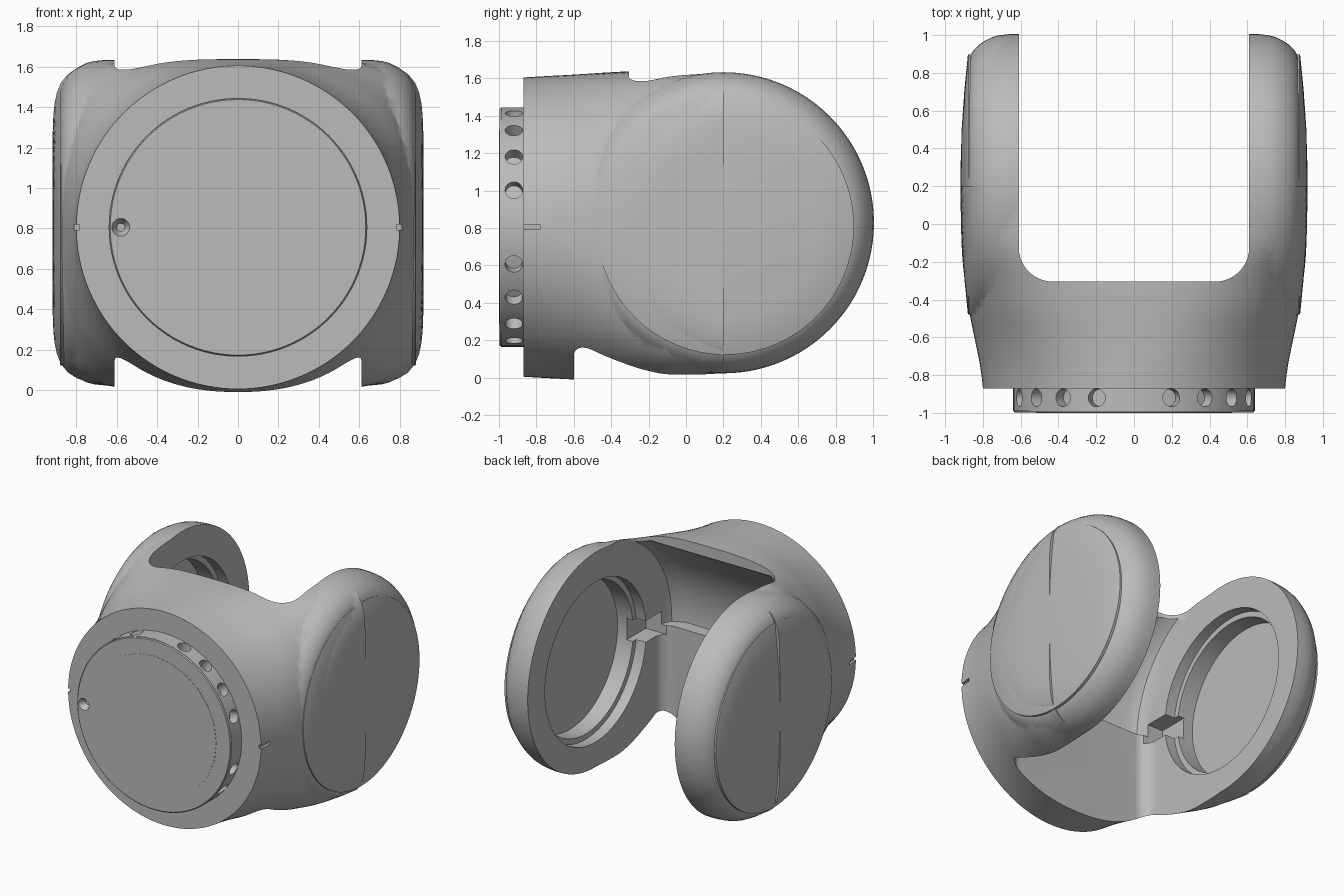
import bpy, bmesh, math
from mathutils import Matrix, Vector

if "Cube" in bpy.data.objects:
    bpy.data.objects.remove(bpy.data.objects["Cube"])

ZC = 0.81
grey = bpy.data.materials.new("plain grey")
grey.diffuse_color = (0.5, 0.5, 0.5, 1)
grey.use_nodes = True
grey.node_tree.nodes["Principled BSDF"].inputs["Base Color"].default_value = grey.diffuse_color


def finish(name, bm, smooth=True):
    bmesh.ops.recalc_face_normals(bm, faces=bm.faces)
    me = bpy.data.meshes.new(name)
    bm.to_mesh(me)
    bm.free()
    ob = bpy.data.objects.new(name, me)
    bpy.context.collection.objects.link(ob)
    me.materials.append(grey)
    return ob


def loft(name, rings):
    """Skin closed rings of points and cap both ends."""
    bm = bmesh.new()
    vs = [[bm.verts.new(p) for p in r] for r in rings]
    n = len(vs[0])
    for a, b in zip(vs, vs[1:]):
        for i in range(n):
            j = (i + 1) % n
            bm.faces.new((a[i], a[j], b[j], b[i]))
    bm.faces.new(vs[0])
    bm.faces.new(vs[-1][::-1])
    return finish(name, bm)


def turn_x(name, profile, cy=0.2, cz=ZC, n=96):
    """Turned part about the x axis from (x, radius) points."""
    return loft(name, [[(x, cy + r * math.cos(2 * math.pi * i / n), cz + r * math.sin(2 * math.pi * i / n))
                        for i in range(n)] for x, r in profile])


def rod(name, start, end, r1, r2=None, n=32):
    a, b = Vector(start), Vector(end)
    bm = bmesh.new()
    m = Matrix.Translation((a + b) / 2) @ (b - a).to_track_quat('Z', 'Y').to_matrix().to_4x4()
    bmesh.ops.create_cone(bm, cap_ends=True, segments=n, radius1=r1, radius2=r1 if r2 is None else r2,
                          depth=(b - a).length, matrix=m)
    return finish(name, bm)


def box(name, lo, hi):
    lo, hi = Vector(lo), Vector(hi)
    bm = bmesh.new()
    bmesh.ops.create_cube(bm, size=1, matrix=Matrix.Translation((lo + hi) / 2) @ Matrix.Diagonal((*(hi - lo), 1)))
    return finish(name, bm)


def u_slot(name, y0, z0, z1, r=0.18, w=0.61):
    """Upright slot with two rounded inner corners, open at the back."""
    pts = [(w, 1.3), (-w, 1.3)]
    for side, start in ((-1, math.pi), (1, 1.5 * math.pi)):
        for k in range(11):
            t = start + k * math.pi / 20
            pts.append((side * (w - r) + r * math.cos(t), y0 + r + r * math.sin(t)))
    return loft(name, [[(x, y, z) for x, y in pts] for z in (z0, z1)])


def boolean(ob, tool, op='DIFFERENCE'):
    m = ob.modifiers.new(op.lower(), 'BOOLEAN')
    m.object, m.operation, m.solver = tool, op, 'EXACT'
    bpy.context.view_layer.objects.active = ob
    bpy.ops.object.modifier_apply(modifier=m.name)
    bpy.data.objects.remove(tool)


def smooth(ob, angle=30):
    bpy.ops.object.select_all(action='DESELECT')
    ob.select_set(True)
    bpy.context.view_layer.objects.active = ob
    bpy.ops.object.shade_smooth_by_angle(angle=math.radians(angle))


# Housing: round front swelling into a wide rounded block
stations = [(-0.87, .80, .80, 2), (-0.75, .815, .807, 2.07), (-0.6, .845, .815, 2.25), (-0.45, .875, .825, 2.6),
            (-0.31, .895, .832, 3.05), (-0.2, .907, .83, 3.7), (-0.1, .913, .825, 4.6), (0.05, .917, .815, 6),
            (0.2, .918, .805, 8)]


def section(y, a, b, n, count=128):
    ring = []
    for i in range(count):
        t = 2 * math.pi * i / count
        c, s = math.cos(t), math.sin(t)
        k = (abs(c) ** n + abs(s) ** n) ** (-1 / n)
        ring.append((a * c * k, y, ZC - 0.005 + 0.02 * (y > -0.3) * min(1, (y + .3) * 2) + b * s * k))
    return ring


def refine(st, k=4):
    """Smoothly interpolate the stations."""
    out = []
    for i in range(len(st) - 1):
        p = [st[max(0, min(len(st) - 1, i + d))] for d in (-1, 0, 1, 2)]
        for j in range(k):
            t = j / k
            out.append(tuple(0.5 * (2 * b + (c - a) * t + (2 * a - 5 * b + 4 * c - d) * t * t
                                    + (3 * b - a - 3 * c + d) * t ** 3) for a, b, c, d in zip(*p)))
    return out + [st[-1]]


housing = loft("yoke_housing", [section(*s) for s in refine(stations)])

# Two round arms
ARM = [(.50, .805), (.66, .805), (.71, .80), (.75, .79), (.79, .77), (.82, .75), (.845, .725), (.862, .70),
       (.875, .67), (.895, .5), (.908, .3), (.913, .08)]
for side in (-1, 1):
    boolean(housing, turn_x("arm", [(side * x, r) for x, r in ARM], cz=.828), 'UNION')

# Gap between the arms: full-height slot, deeper lower slot, round clearance above
boolean(housing, u_slot("gap", -0.305, -0.3, 2.0))
boolean(housing, u_slot("lower_gap", -0.60, -0.3, 0.80, r=0.10))
clear = turn_x("clearance", [(s * x, r) for s, x, r in
               ((-1, .61, .80), (-1, .58, .86), (-1, .50, .90), (1, .50, .90), (1, .58, .86), (1, .61, .80))])
boolean(clear, box("lower_half", (-1, -1.5, -0.5), (1, 1.5, 0.795)))
boolean(housing, clear)

# Stepped bearing recess and cable slot in each arm
for side in (-1, 1):
    boolean(housing, turn_x("recess", [(side * x, r) for x, r in
                                       ((.55, .60), (.69, .60), (.6901, .56), (.82, .56))]))
    lo, hi = sorted((side * .55, side * .74))
    boolean(housing, box("cable_slot", (lo, -0.58, .73), (hi, -0.3, .89)))
    # Alignment notch on the front rim
    lo, hi = sorted((side * .785, side * .9))
    boolean(housing, box("notch", (lo, -1, .792), (hi, -0.78, .818)))
smooth(housing)

# Slightly domed cover on each arm
for side, label in ((-1, "left"), (1, "right")):
    smooth(turn_x(label + "_arm_cover", [(side * x, r) for x, r in
                  ((.84, .688), (.877, .688), (.88, .682), (.898, .5), (.912, .3), (.918, .1), (.919, .02)) ],
                  cy=.21))

# Front mounting ring with chamfer
ring = rod("front_mounting_ring", (0, -0.8, .805), (0, -0.99, .805), .64, n=96)
boolean(ring, rod("chamfer", (0, -0.985, .805), (0, -0.998, .805), .64, .632, n=96), 'UNION')

# Radial holes every 18 degrees, skipping the four quarter points
for i in range(20):
    if i % 5:
        t = math.radians(18 * i)
        d = Vector((math.cos(t), 0, math.sin(t)))
        c = Vector((0, -0.92, .805))
        boolean(ring, rod("hole", c + d * .57, c + d * .72, .047, n=24))
# Locating dimple on the front face
boolean(ring, rod("dimple", (-.58, -0.95, .805), (-.58, -1.05, .805), .02, .07, n=24))
smooth(ring)

# Flat faceted plate on the front
plate = rod("front_plate", (0, -0.99, .805), (0, -1.0, .805), .52, n=24)
